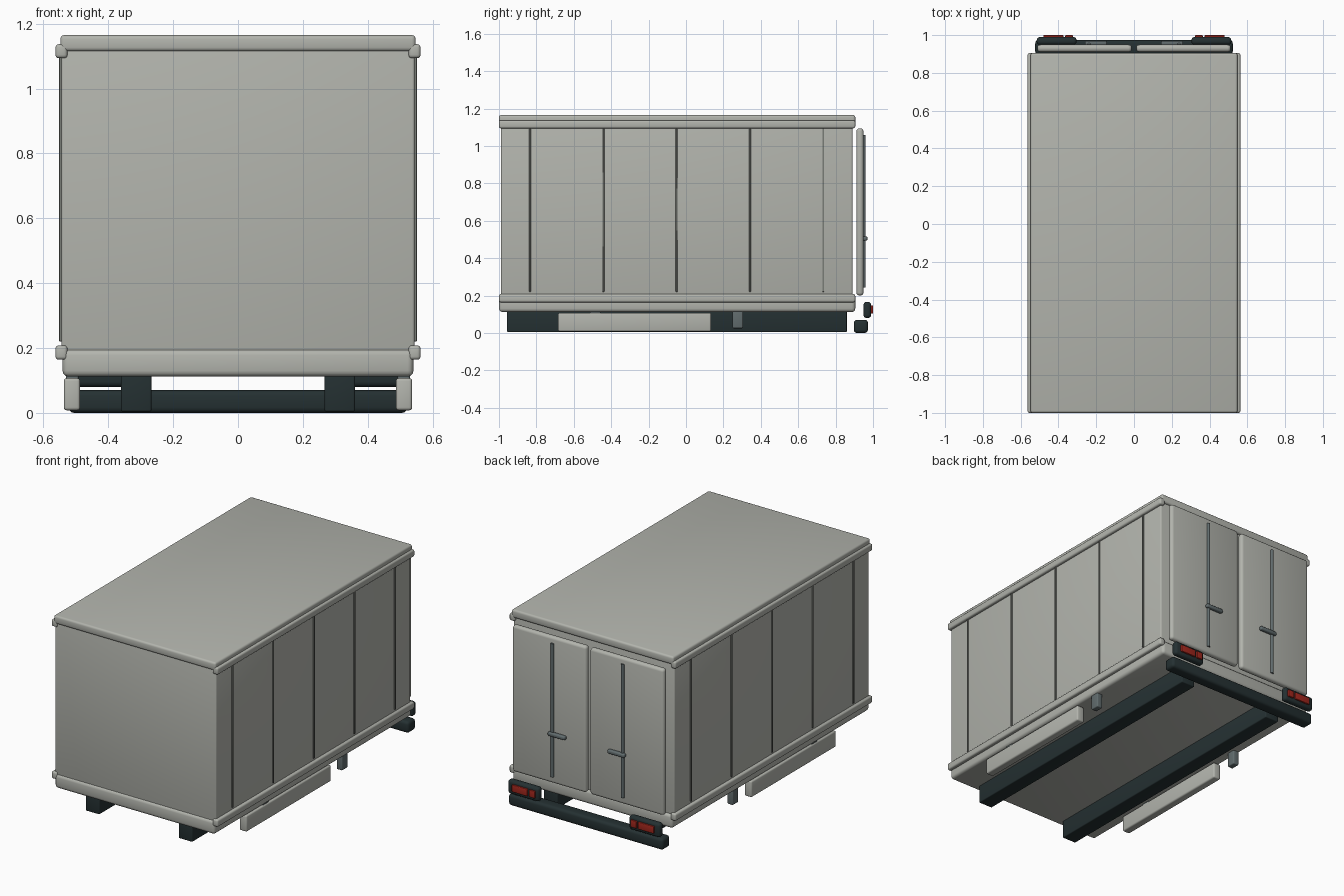
import bpy, bmesh, math
from mathutils import Matrix

cube = bpy.data.objects.get("Cube")
if cube:
    bpy.data.objects.remove(cube, do_unlink=True)


def material(name, rgb):
    mat = bpy.data.materials.new(name)
    mat.use_nodes = True
    mat.diffuse_color = (*rgb, 1)
    mat.node_tree.nodes["Principled BSDF"].inputs["Base Color"].default_value = (*rgb, 1)
    return mat


BODY = material("pale_grey_paint", (0.45, 0.46, 0.42))
SEAM = material("seam_grey", (0.19, 0.2, 0.18))
DARK = material("dark_chassis", (0.018, 0.03, 0.032))
STEEL = material("steel_grey", (0.12, 0.15, 0.155))
RED = material("red_lens", (0.36, 0.02, 0.012))


def finish(name, bm, mat):
    mesh = bpy.data.meshes.new(name)
    bm.to_mesh(mesh)
    bm.free()
    mesh.materials.append(mat)
    obj = bpy.data.objects.new(name, mesh)
    bpy.context.collection.objects.link(obj)
    bpy.ops.object.select_all(action='DESELECT')
    obj.select_set(True)
    bpy.context.view_layer.objects.active = obj
    bpy.ops.object.shade_smooth_by_angle(angle=math.radians(40))
    return obj


def box(name, x, y, z, mat, bevel=0.0, segments=3):
    """Bevelled box from (min, max) ranges on each axis."""
    bm = bmesh.new()
    bmesh.ops.create_cube(bm, size=1)
    for v in bm.verts:
        v.co = [sum(r) / 2 + c * (r[1] - r[0]) for r, c in zip((x, y, z), v.co)]
    if bevel:
        bmesh.ops.bevel(bm, geom=bm.edges[:], offset=bevel, segments=segments,
                        profile=0.5, affect='EDGES')
    return finish(name, bm, mat)


def rod(name, x, y, z, radius, mat):
    """Upright round bar spanning the z range."""
    bm = bmesh.new()
    bmesh.ops.create_cone(bm, cap_ends=True, segments=12, radius1=radius, radius2=radius,
                          depth=z[1] - z[0],
                          matrix=Matrix.Translation((x, y, sum(z) / 2)))
    return finish(name, bm, mat)


def side_range(side, inner, outer):
    return tuple(sorted((side * inner, side * outer)))


# Cargo box shell
LENGTH = (-1.0, 0.905)
box("cargo_walls", (-0.545, 0.545), (-0.99, 0.89), (0.17, 1.14), BODY, 0.008)
box("floor_base", (-0.541, 0.541), LENGTH, (0.112, 0.196), BODY, 0.018)
box("roof", (-0.548, 0.548), LENGTH, (1.115, 1.165), BODY, 0.012)

# Bumper across the rear
box("rear_bumper", (-0.523, 0.523), (0.897, 0.973), (0, 0.07), DARK, 0.017)

for side, label in ((1, "left"), (-1, "right")):
    # Side rails and wall seams
    for level, z in (("lower", (0.164, 0.208)), ("upper", (1.094, 1.137))):
        box(f"{level}_rail_{label}", side_range(side, 0.526, 0.563), LENGTH, z, BODY, 0.01)
    for i in range(5):
        y = -0.834 + i * 0.392
        box(f"wall_seam_{label}_{i + 1}", side_range(side, 0.54, 0.552),
            (y - 0.005, y + 0.005), (0.22, 1.1), SEAM, 0.002, 1)

    # Chassis beam, side skirt and its brackets
    box(f"chassis_beam_{label}", side_range(side, 0.267, 0.361), (-0.957, 0.86),
        (0.004, 0.13), DARK, 0.006)
    box(f"side_skirt_{label}", side_range(side, 0.487, 0.537), (-0.684, 0.134),
        (0.008, 0.107), BODY, 0.009)
    for i, y in enumerate((-0.485, 0.277)):
        box(f"skirt_bracket_{label}_{i + 1}", side_range(side, 0.492, 0.53),
            (y - 0.028, y + 0.028), (0.025, 0.13), STEEL, 0.006)

    # Rear door with locking bar and handle
    box(f"rear_door_{label}", side_range(side, 0.012, 0.512), (0.911, 0.949),
        (0.2, 1.094), BODY, 0.016)
    rod(f"door_bar_{label}", side * 0.238, 0.95, (0.242, 1.058), 0.01, STEEL)
    box(f"door_handle_{label}", side_range(side, 0.143, 0.26), (0.945, 0.97),
        (0.493, 0.517), STEEL, 0.008)

    # Tail lamp with two lenses
    box(f"lamp_housing_{label}", side_range(side, 0.304, 0.515), (0.949, 0.99),
        (0.08, 0.166), DARK, 0.016)
    box(f"lamp_lens_wide_{label}", side_range(side, 0.374, 0.48), (0.98, 1.0),
        (0.103, 0.147), RED, 0.004)
    box(f"lamp_lens_narrow_{label}", side_range(side, 0.323, 0.364), (0.98, 1.0),
        (0.103, 0.147), RED, 0.004)
